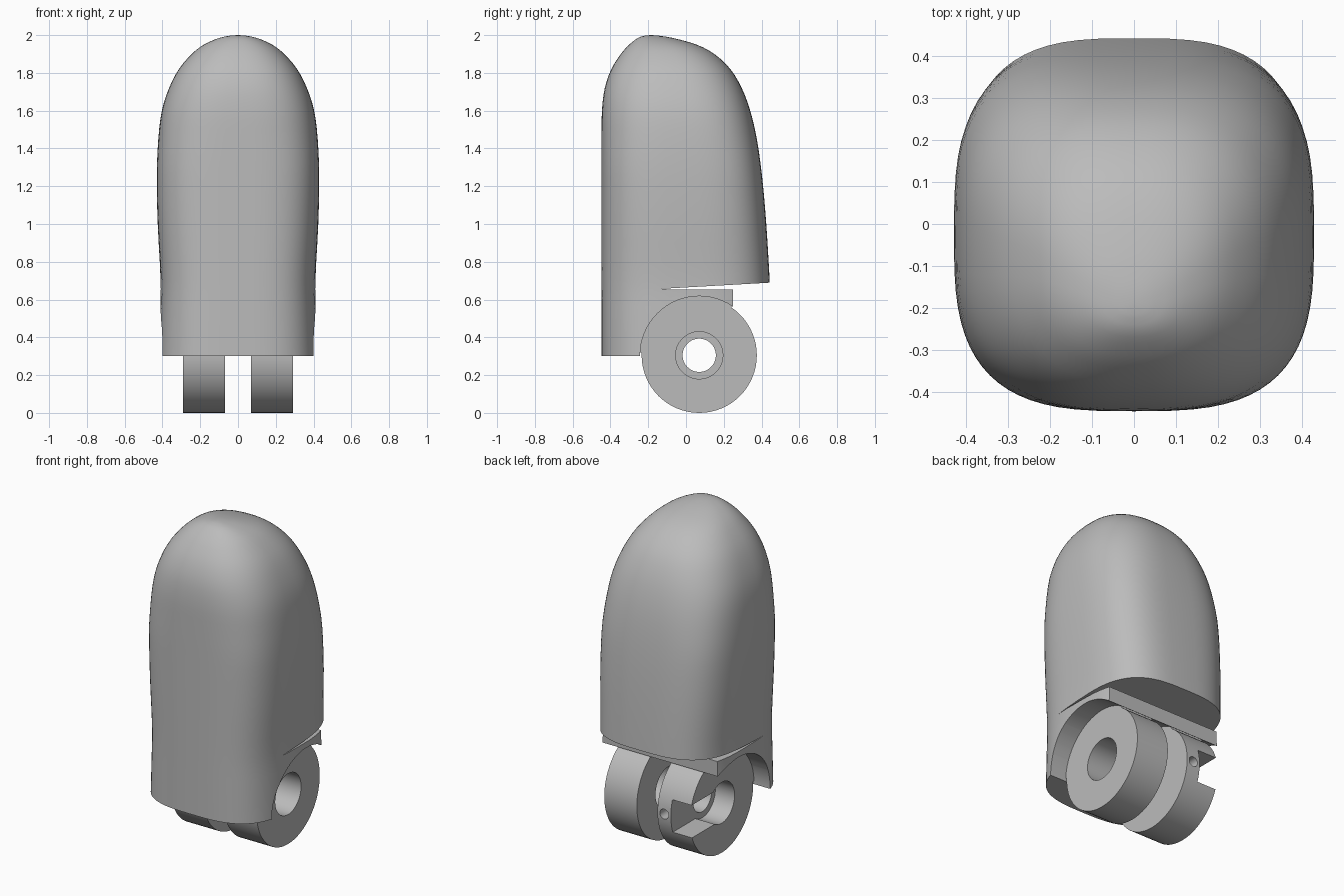
import bpy, bmesh, math
from mathutils import Vector

if "Cube" in bpy.data.objects:
    bpy.data.objects.remove(bpy.data.objects["Cube"])

grey = bpy.data.materials.new("plain grey")
grey.use_nodes = True
grey.diffuse_color = (0.5, 0.5, 0.5, 1)
grey.node_tree.nodes["Principled BSDF"].inputs["Base Color"].default_value = (0.5, 0.5, 0.5, 1)

PIN_Y, PIN_Z, LUG_R = 0.07, 0.305, 0.305


def make(name, bm):
    bmesh.ops.recalc_face_normals(bm, faces=bm.faces)
    mesh = bpy.data.meshes.new(name)
    bm.to_mesh(mesh)
    bm.free()
    mesh.materials.append(grey)
    obj = bpy.data.objects.new(name, mesh)
    bpy.context.collection.objects.link(obj)
    return obj


def prism(name, profile, x0, x1):
    """Extrude a (y, z) outline along x."""
    bm = bmesh.new()
    face = bm.faces.new([bm.verts.new((x0, y, z)) for y, z in profile])
    new = bmesh.ops.extrude_face_region(bm, geom=[face])["geom"]
    bmesh.ops.translate(bm, vec=(x1 - x0, 0, 0),
                        verts=[v for v in new if isinstance(v, bmesh.types.BMVert)])
    return make(name, bm)


def circle(r, y=PIN_Y, z=PIN_Z, n=64):
    return [(y + r * math.cos(math.tau * i / n), z + r * math.sin(math.tau * i / n))
            for i in range(n)]


def box(name, x0, x1, y0, y1, z0, z1):
    return prism(name, [(y0, z0), (y1, z0), (y1, z1), (y0, z1)], x0, x1)


def combine(target, other, operation):
    mod = target.modifiers.new(operation, "BOOLEAN")
    mod.operation, mod.solver, mod.object = operation, "EXACT", other
    bpy.context.view_layer.objects.active = target
    bpy.ops.object.modifier_apply(modifier=mod.name)
    bpy.data.objects.remove(other)


def smooth(obj, angle=30):
    bpy.ops.object.select_all(action="DESELECT")
    obj.select_set(True)
    bpy.context.view_layer.objects.active = obj
    bpy.ops.object.shade_smooth_by_angle(angle=math.radians(angle))


# Fingertip body: height, half width, front y, back y
rings = [Vector(r) for r in (
    (0.3, 0.422, -0.447, 0.455), (0.5, 0.415, -0.447, 0.45), (0.7, 0.41, -0.447, 0.443),
    (1.0, 0.425, -0.447, 0.425), (1.25, 0.43, -0.447, 0.403), (1.45, 0.422, -0.447, 0.375),
    (1.6, 0.403, -0.445, 0.34), (1.72, 0.365, -0.43, 0.295), (1.82, 0.313, -0.395, 0.235),
    (1.9, 0.245, -0.345, 0.15), (1.95, 0.18, -0.3, 0.055), (1.985, 0.1, -0.255, -0.07),
    (1.998, 0.035, -0.215, -0.15))]


def spline(a, b, c, d, t):
    return 0.5 * (2 * b + (c - a) * t + (2 * a - 5 * b + 4 * c - d) * t * t
                  + (3 * b - a - 3 * c + d) * t ** 3)


levels = []
last = len(rings) - 1
for i in range(last):
    a, d = rings[max(i - 1, 0)], rings[min(i + 2, last)]
    levels += [spline(a, rings[i], rings[i + 1], d, k / 3) for k in range(3)]
levels.append(rings[last])

bm = bmesh.new()
previous = None
for z, half, front, back in levels:
    power = 3.1 - 0.8 * max(0, (z - 1.3) / 0.7)
    loop = []
    for k in range(72):
        c, s = math.cos(math.tau * k / 72), math.sin(math.tau * k / 72)
        x = half * math.copysign(abs(c) ** (2 / power), c)
        y = (front + back) / 2 + (back - front) / 2 * math.copysign(abs(s) ** (2 / power), s)
        loop.append(bm.verts.new((x, y, z)))
    if previous:
        for k in range(72):
            j = (k + 1) % 72
            bm.faces.new((previous[k], previous[j], loop[j], loop[k]))
    else:
        bm.faces.new(loop)
    previous = loop
tip = bm.verts.new((0, -0.185, 2))
for k in range(72):
    bm.faces.new((previous[k], previous[(k + 1) % 72], tip))
body = make("fingertip_body", bm)

# Thin slot and open back under the pad, then the round joint recess
slot = prism("slot_cutter", [(-0.165, 0.655), (0.25, 0.652), (0.25, 0.1),
                             (0.7, 0.1), (0.7, 0.704)], -0.7, 0.7)
combine(body, slot, "DIFFERENCE")
combine(body, prism("recess_cutter", circle(LUG_R + 0.008), -0.7, 0.7), "DIFFERENCE")
smooth(body)

# Pair of hinge lugs joined to the body by necks
for side, name in ((1, "right_side"), (-1, "left_side")):
    inner, outer = side * 0.07, side * 0.29
    lug = prism("hinge_lug_" + name, circle(LUG_R), inner, outer)
    neck = prism("neck", [(-0.26, 0.32), (0.0, 0.32), (0.24, 0.53), (0.24, 0.64), (-0.2, 0.64)],
                 inner, outer)
    combine(lug, neck, "UNION")
    if side > 0:
        combine(lug, prism("bore", circle(0.125), 0, 0.5), "DIFFERENCE")
    else:
        # Stepped bore, open pocket to the rear and a small cross hole
        combine(lug, prism("bore", circle(0.088), -0.5, 0), "DIFFERENCE")
        combine(lug, prism("counterbore", circle(0.125), -0.5, -0.16), "DIFFERENCE")
        combine(lug, box("pocket", -0.5, -0.16, PIN_Y, 0.5, 0.2, 0.4), "DIFFERENCE")
        bm = bmesh.new()
        bmesh.ops.create_cone(bm, cap_ends=True, segments=24, radius1=0.03,
                              radius2=0.03, depth=0.25)
        bmesh.ops.rotate(bm, verts=bm.verts, matrix=Vector((0, 0, 1)).rotation_difference(
            Vector((0, 1, 0))).to_matrix())
        bmesh.ops.translate(bm, verts=bm.verts, vec=(-0.115, 0.34, PIN_Z))
        combine(lug, make("cross_hole", bm), "DIFFERENCE")
    smooth(lug)
